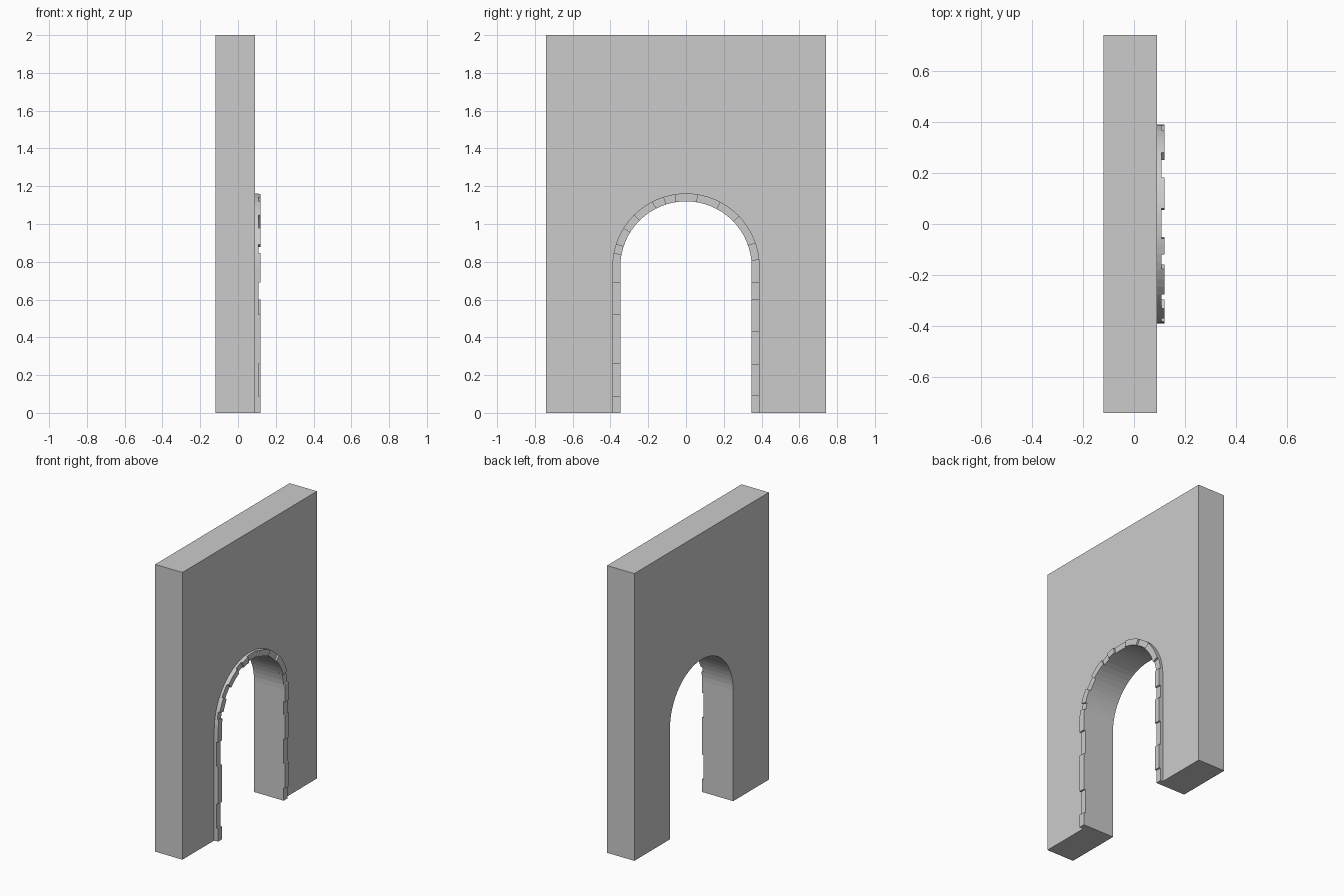
import bpy, bmesh
from math import pi, sin, cos, radians

if "Cube" in bpy.data.objects:
    bpy.data.objects.remove(bpy.data.objects["Cube"])

SPRING = 0.772            # height where the arch begins
R_IN, R_OUT = 0.348, 0.39
X_BACK, X_FACE = -0.12, 0.09
SEGS = 32


def on_path(s, r):
    """Point (y, z) on the doorway path: right post (s<0), arch (0..pi), left post."""
    if s < 0:
        return (r, SPRING + s)
    if s > pi:
        return (-r, SPRING - (s - pi))
    return (r * cos(s), SPRING + r * sin(s))


def samples(s0, s1):
    inner = [i * pi / SEGS for i in range(SEGS + 1)]
    return [s0] + [s for s in inner if s0 + 1e-4 < s < s1 - 1e-4] + [s1]


def prism(name, outline, x0, x1):
    """Extrude a (y, z) outline along x."""
    bm = bmesh.new()
    face = bm.faces.new([bm.verts.new((x0, y, z)) for y, z in outline])
    ext = bmesh.ops.extrude_face_region(bm, geom=[face])
    verts = [v for v in ext["geom"] if isinstance(v, bmesh.types.BMVert)]
    bmesh.ops.translate(bm, verts=verts, vec=(x1 - x0, 0, 0))
    bmesh.ops.recalc_face_normals(bm, faces=bm.faces)
    mesh = bpy.data.meshes.new(name)
    bm.to_mesh(mesh)
    bm.free()
    obj = bpy.data.objects.new(name, mesh)
    bpy.context.collection.objects.link(obj)
    return obj


# Wall with arched doorway
opening = [on_path(s, R_IN) for s in samples(-SPRING, pi + SPRING)]
prism("wall", [(-0.74, 0), (-0.74, 2), (0.74, 2), (0.74, 0)] + opening, X_BACK, X_FACE)

# Stone trim: joints along the path, alternating shallow and deep stones
right_z = [0, 0.09, 0.26, 0.43, 0.60, 0.69]
arch_deg = [6, 19, 44, 62, 81, 98.5, 108, 117, 135, 148, 162, 169]
left_z = [0.69, 0.52, 0.26, 0.09, 0]
joints = ([z - SPRING for z in right_z] + [radians(a) for a in arch_deg]
          + [pi + SPRING - z for z in left_z])
for i, (s0, s1) in enumerate(zip(joints, joints[1:])):
    ss = samples(s0, s1)
    outline = [on_path(s, R_OUT) for s in ss] + [on_path(s, R_IN) for s in reversed(ss)]
    prism(f"trim_stone_{i + 1}", outline, X_FACE, 0.12 if i % 2 else 0.108)
